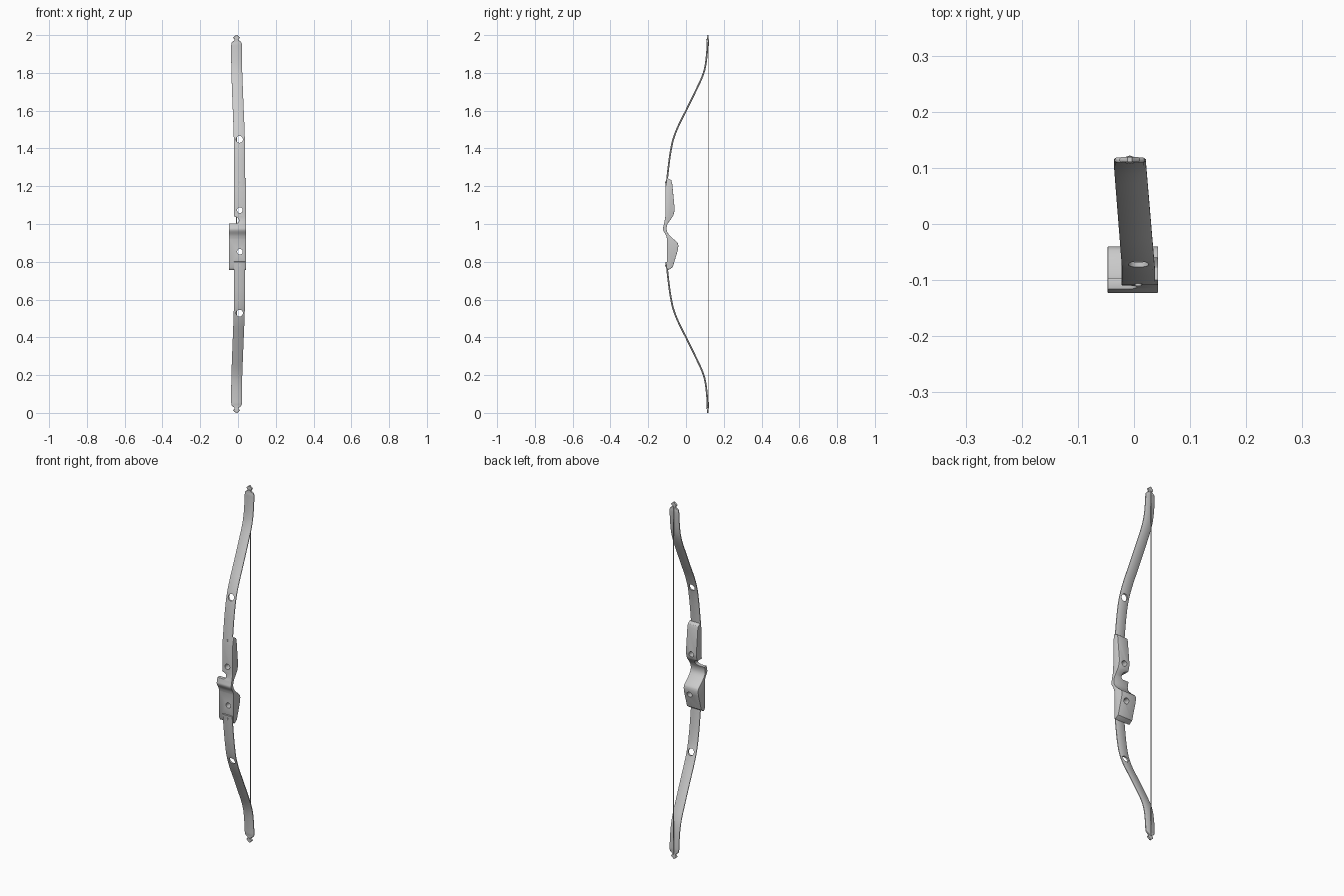
import bpy, bmesh, math
from mathutils import Vector

if "Cube" in bpy.data.objects:
    bpy.data.objects.remove(bpy.data.objects["Cube"])


def smooth(pts, n):
    """Catmull-Rom samples through a short list of points."""
    p = [Vector(q) for q in pts]
    p = [2 * p[0] - p[1]] + p + [2 * p[-1] - p[-2]]
    out = []
    for a, b, c, d in zip(p, p[1:], p[2:], p[3:]):
        for i in range(n):
            t = i / n
            out.append(0.5 * (2 * b + (c - a) * t + (2 * a - 5 * b + 4 * c - d) * t * t
                              + (3 * b - a - 3 * c + d) * t ** 3))
    return out + [p[-2]]


def make(name, bm):
    bmesh.ops.recalc_face_normals(bm, faces=bm.faces)
    me = bpy.data.meshes.new(name)
    bm.to_mesh(me)
    bm.free()
    ob = bpy.data.objects.new(name, me)
    bpy.context.collection.objects.link(ob)
    return ob


def prism(name, pts, vec):
    bm = bmesh.new()
    f = bm.faces.new([bm.verts.new(p) for p in pts])
    r = bmesh.ops.extrude_face_region(bm, geom=[f])
    bmesh.ops.translate(bm, vec=vec, verts=[v for v in r["geom"] if isinstance(v, bmesh.types.BMVert)])
    return make(name, bm)


def activate(ob):
    bpy.ops.object.select_all(action='DESELECT')
    ob.select_set(True)
    bpy.context.view_layer.objects.active = ob


def cut(ob, cutter, op='DIFFERENCE'):
    activate(ob)
    m = ob.modifiers.new("cut", 'BOOLEAN')
    m.operation, m.object, m.solver = op, cutter, 'EXACT'
    bpy.ops.object.modifier_apply(modifier=m.name)
    bpy.data.objects.remove(cutter)


def bevel(ob, width, segs):
    activate(ob)
    m = ob.modifiers.new("bevel", 'BEVEL')
    m.width, m.segments, m.limit_method, m.angle_limit = width, segs, 'ANGLE', math.radians(40)
    bpy.ops.object.modifier_apply(modifier=m.name)


def shade(ob):
    activate(ob)
    bpy.ops.object.shade_smooth_by_angle(angle=math.radians(35))


def rod(name, r, x, y, z, depth, verts=24):
    bpy.ops.mesh.primitive_cylinder_add(vertices=verts, radius=r, depth=depth, location=(x, y, z),
                                        rotation=(math.pi / 2, 0, 0))
    ob = bpy.context.object
    ob.name = name
    return ob


# Riser: side profile intersected with the front outline
back = smooth([(-.062, 1.065), (-.070, 1.04), (-.095, 1.005), (-.103, .98), (-.098, .955),
               (-.075, .928), (-.046, .902), (-.040, .885)], 4)
front = smooth([(-.100, .92), (-.107, .942), (-.122, .968), (-.119, .99), (-.110, 1.035), (-.108, 1.07)], 4)
side = ([(-.100, 1.244), (-.078, 1.232), (-.073, 1.215), (-.060, 1.08)] + [tuple(p) for p in back]
        + [(-.043, .862), (-.070, .772), (-.092, .757), (-.100, .77)] + [tuple(p) for p in front]
        + [(-.108, 1.2)])
riser = prism("riser", [(-.047, y, z) for y, z in side], (.09, 0, 0))
outline = [(-.022, 1.26), (.043, 1.26), (.043, .74), (-.06, .74), (-.06, 1.003), (-.012, 1.003), (-.002, 1.006),
           (.004, 1.013), (.005, 1.021), (.001, 1.03), (-.008, 1.036), (-.022, 1.04)]
cut(riser, prism("outline_cutter", [(x, -.2, z) for x, z in outline], (0, .3, 0)), 'INTERSECT')
bevel(riser, .005, 2)
for z in (1.073, .853):
    cut(riser, rod("hole_cutter", .015, .01, -.08, z, .2))
shade(riser)

# Limbs: swept flat section with rounded, nocked tips
PATH = [(1.2, -.104), (1.3, -.093), (1.38, -.082), (1.45, -.067), (1.52, -.04), (1.6, 0), (1.7, .049),
        (1.78, .086), (1.84, .103), (1.92, .112), (2.0, .115)]
WIDTH = [(1.2, .0295), (1.945, .0285), (1.958, .027), (1.966, .022), (1.971, .013), (1.976, .0095),
         (1.981, .014), (1.986, .018), (1.991, .014), (1.996, .007), (2.0, .004)]


def lookup(table, z):
    for (a, u), (b, v) in zip(table, table[1:]):
        if z <= b:
            return u + (v - u) * (z - a) / (b - a)
    return table[-1][1]


def centre_x(y):
    return .008 - .0155 * max(0, min(1, (y + .08) / .19))


def limb(name, sign, hole_z):
    path = smooth(PATH, 8)
    curve = [tuple(p) for p in path]
    zs = sorted([p[0] for p in curve if p[0] < 1.94] + [w[0] for w in WIDTH[1:]])
    bm = bmesh.new()
    rings = []
    for z in zs:
        y, hw = lookup(curve, z), lookup(WIDTH, z)
        slope = (lookup(curve, min(z + .005, 2)) - lookup(curve, max(z - .005, 1.2))) / .01
        n = Vector((0, 1, -slope)).normalized() * .0045
        if z > 1.99:
            n.z = 0
        ring = []
        for fx, fn in ((-1, -.5), (-.88, -1), (.88, -1), (1, -.5), (1, .5), (.88, 1), (-.88, 1), (-1, .5)):
            zz = min(z + n.z * fn, 2)
            ring.append(bm.verts.new((centre_x(y) + hw * fx, y + n.y * fn, 1 + sign * (zz - 1))))
        rings.append(ring)
    for a, b in zip(rings, rings[1:]):
        for i in range(8):
            bm.faces.new((a[i], a[(i + 1) % 8], b[(i + 1) % 8], b[i]))
    bm.faces.new(rings[0])
    bm.faces.new(rings[-1])
    ob = make(name, bm)
    cut(ob, rod("hole_cutter", .018, .008, -.07, hole_z, .12, 32))
    shade(ob)


limb("upper_limb", 1, 1.448)
limb("lower_limb", -1, .528)

# Limb bolts, string loops and string
for name, s in (("upper", 1), ("lower", -1)):
    shade(rod(name + "_limb_bolt", .006, .008, -.106, 1 + s * .22, .009, 16))
    bpy.ops.mesh.primitive_torus_add(major_segments=24, minor_segments=8, major_radius=.0095, minor_radius=.0018,
                                     location=(-.0075, .114, 1 + s * .976))
    loop = bpy.context.object
    loop.name = name + "_string_loop"
    loop.scale.y = .65
    shade(loop)
bpy.ops.mesh.primitive_cylinder_add(vertices=10, radius=.002, depth=1.952, location=(-.0075, .1205, 1))
bpy.context.object.name = "bowstring"
shade(bpy.context.object)
